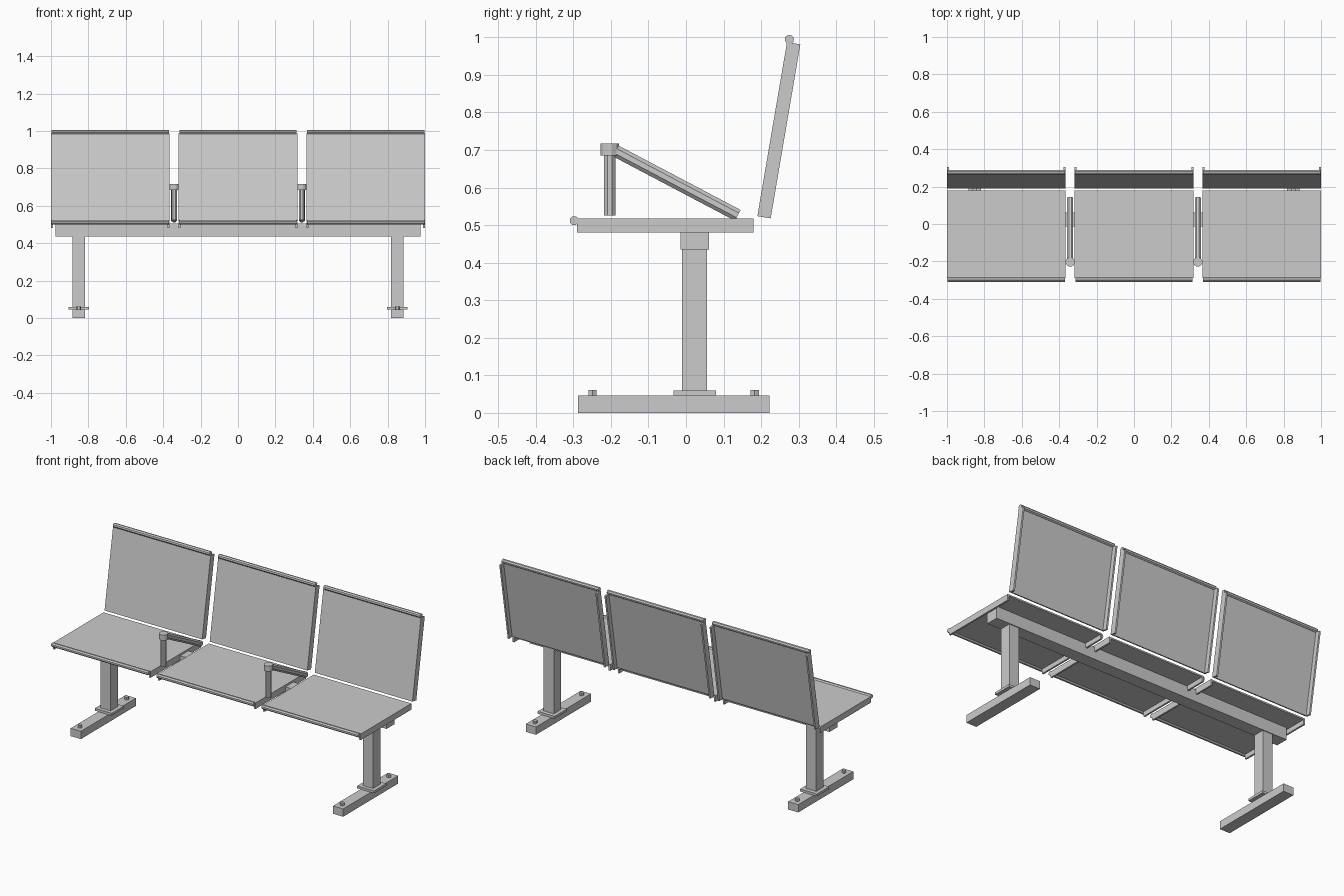
import bpy, math
from mathutils import Matrix, Vector

old = bpy.data.objects.get("Cube")
if old:
    bpy.data.objects.remove(old, do_unlink=True)

grey = bpy.data.materials.new("light grey metal")
grey.use_nodes = True
COLOUR = (0.6, 0.6, 0.6, 1)
grey.diffuse_color = COLOUR
grey.node_tree.nodes["Principled BSDF"].inputs["Base Color"].default_value = COLOUR


def finish(name, matrix):
    ob = bpy.context.object
    ob.name = name
    ob.data.materials.append(grey)
    ob.data.transform(matrix @ ob.matrix_basis)
    ob.matrix_basis = Matrix()
    return ob


def box(name, x, y, z, matrix=Matrix()):
    """Box spanning the given (low, high) ranges."""
    bpy.ops.mesh.primitive_cube_add(size=1)
    ob = bpy.context.object
    centre = Vector([(a + b) / 2 for a, b in (x, y, z)])
    size = [b - a for a, b in (x, y, z)]
    ob.matrix_basis = Matrix.Translation(centre) @ Matrix.Diagonal((*size, 1))
    return finish(name, matrix)


def rod(name, start, end, radius, sides=8, matrix=Matrix()):
    """Faceted rod between two points."""
    a, b = Vector(start), Vector(end)
    bpy.ops.mesh.primitive_cylinder_add(vertices=sides, radius=radius, depth=(b - a).length)
    turn = (b - a).to_track_quat('Z', 'Y').to_matrix().to_4x4()
    flat = Matrix.Rotation(math.pi / sides, 4, 'Z')
    bpy.context.object.matrix_basis = Matrix.Translation((a + b) / 2) @ turn @ flat
    return finish(name, matrix)


HALF = 0.317      # half width of one seat
LENGTH = 0.47     # panel length from hinge edge to rolled edge
FLANGE = 0.01     # side flange thickness


def panel(name, cx, matrix, side):
    """Thin sheet with two side flanges and a rolled free edge."""
    m = Matrix.Translation((cx, 0, 0)) @ matrix
    span = (-LENGTH, 0)
    inner = HALF - FLANGE
    box(name + "_sheet", (-inner, inner), span, sorted((0, side * 0.009)), m)
    for s, label in ((1, "left"), (-1, "right")):
        box(f"{name}_{label}_flange", sorted((s * inner, s * HALF)), span,
            sorted((0, side * 0.036)), m)
    roll = (-LENGTH - 0.008, side * 0.005)
    rod(name + "_rolled_edge", (-HALF + 0.003, *roll), (HALF - 0.003, *roll), 0.0125, 8, m)


# Seats and backrests
seat_frame = Matrix.Translation((0, 0.18, 0.517))
back_frame = (Matrix.Translation((0, 0.19, 0.524))
              @ Matrix.Rotation(math.atan2(-0.986, -0.168), 4, 'X'))
for i, cx in enumerate((-0.683, 0, 0.683), 1):
    panel(f"seat_{i}", cx, seat_frame, -1)
    panel(f"backrest_{i}", cx, back_frame, 1)

# Support beam
box("support_beam", (-0.975, 0.975), (-0.014, 0.061), (0.435, 0.506))

# Legs with feet, collars and bolts
for s, label in ((1, "left"), (-1, "right")):
    x = s * 0.852
    col = (x - 0.033, x + 0.033)
    box(label + "_leg", col, (-0.011, 0.056), (0.045, 0.435))
    box(label + "_foot", col, (-0.288, 0.222), (0, 0.046))
    box(label + "_collar_plate", (x - 0.055, x + 0.055), (-0.033, 0.08), (0.046, 0.06))
    for y, end in ((-0.249, "front"), (0.183, "rear")):
        rod(f"{label}_{end}_bolt", (x, y, 0.046), (x, y, 0.061), 0.013, 6)

# Armrests between the seats
for s, label in ((1, "left"), (-1, "right")):
    x = s * 0.341
    rod(label + "_armrest_post", (x, -0.203, 0.525), (x, -0.203, 0.69), 0.016)
    rod(label + "_armrest_cap", (x, -0.203, 0.685), (x, -0.203, 0.717), 0.025, 12)
    rod(label + "_armrest_bar", (x, -0.192, 0.7), (x, 0.138, 0.526), 0.0175)
